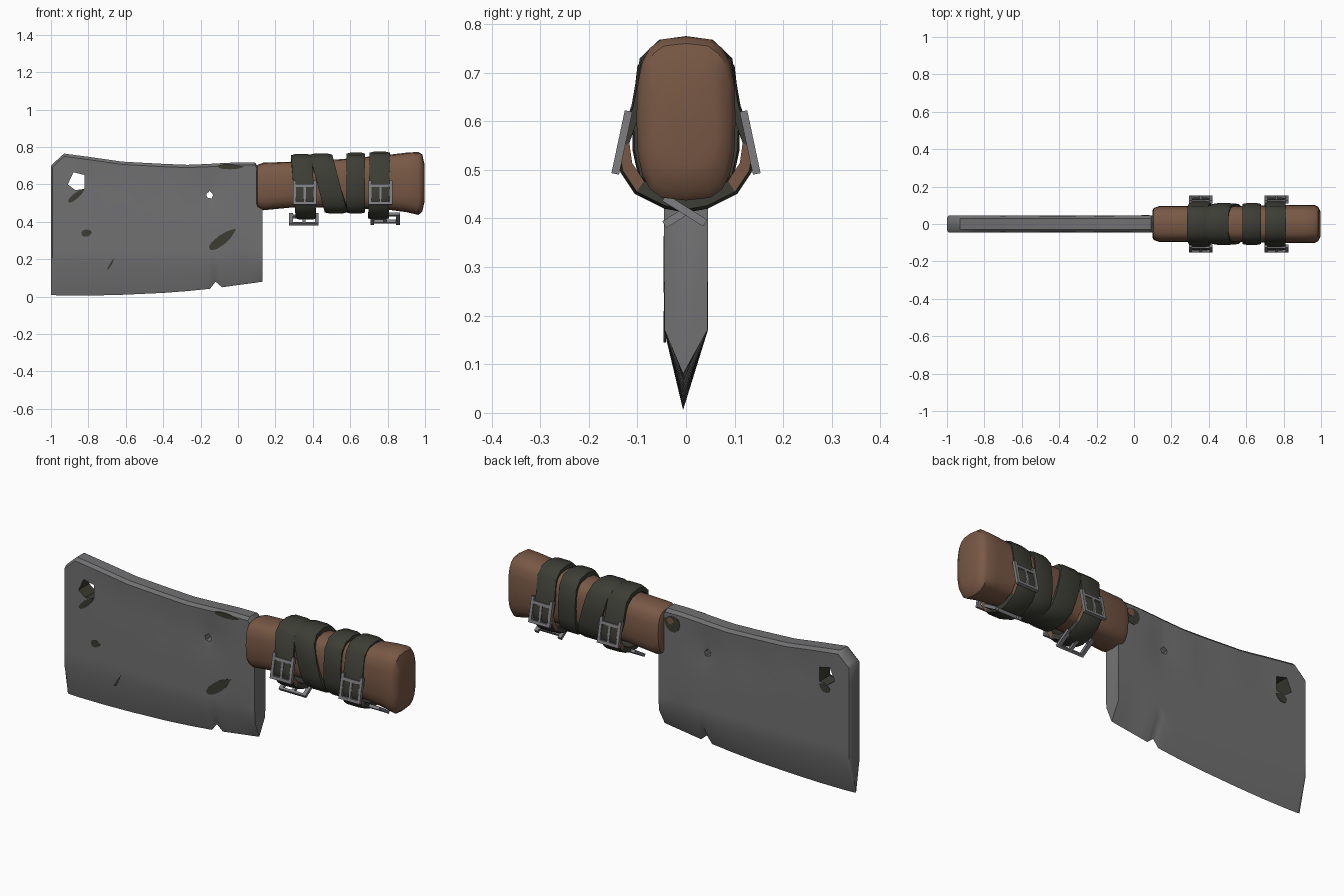
import bpy, bmesh, math
from mathutils import Matrix, Vector

if "Cube" in bpy.data.objects:
    bpy.data.objects.remove(bpy.data.objects["Cube"])


def material(name, rgb):
    m = bpy.data.materials.new(name)
    m.use_nodes = True
    m.diffuse_color = (*rgb, 1)
    m.node_tree.nodes["Principled BSDF"].inputs["Base Color"].default_value = (*rgb, 1)
    return m


STEEL = material("worn steel", (0.165, 0.165, 0.17))
RUST = material("dark rust", (0.045, 0.045, 0.033))
LEATHER = material("brown leather", (0.19, 0.098, 0.06))
CLOTH = material("dark strap", (0.045, 0.047, 0.035))
BUCKLE = material("buckle metal", (0.21, 0.21, 0.225))


def finish(name, bm, mats, angle=40):
    bmesh.ops.recalc_face_normals(bm, faces=bm.faces[:])
    mesh = bpy.data.meshes.new(name)
    bm.to_mesh(mesh)
    bm.free()
    for m in mats:
        mesh.materials.append(m)
    ob = bpy.data.objects.new(name, mesh)
    bpy.context.collection.objects.link(ob)
    smooth(ob, angle)
    return ob


def smooth(ob, angle):
    bpy.ops.object.select_all(action="DESELECT")
    ob.select_set(True)
    bpy.context.view_layer.objects.active = ob
    bpy.ops.object.shade_smooth_by_angle(angle=math.radians(angle))


def loft(rings, closed=False):
    """Bridge equal rings of points; cap the ends unless closed."""
    bm = bmesh.new()
    loops = [[bm.verts.new(p) for p in ring] for ring in rings]
    n = len(loops[0])
    pairs = list(zip(loops, loops[1:])) + ([(loops[-1], loops[0])] if closed else [])
    for a, b in pairs:
        for i in range(n):
            j = (i + 1) % n
            bm.faces.new((a[i], a[j], b[j], b[i]))
    if not closed:
        bm.faces.new(loops[0])
        bm.faces.new(loops[-1])
    return bm


# Hammered blade surface: shallow dents as (x, z, radius, depth)
DENTS = [(-0.15, 0.56, 0.09, 0.012), (-0.42, 0.58, 0.1, 0.008),
         (-0.72, 0.62, 0.07, 0.008), (0.02, 0.16, 0.08, 0.008)]


def surface(x, z, side):
    dent = sum(d * math.exp(-((x - a) ** 2 + (z - b) ** 2) / r ** 2) for a, b, r, d in DENTS)
    return side * (0.045 - dent)


# Blade: columns of (x, spine height, cutting edge height)
columns = [(-1, 0.70, 0.01), (-0.985, 0.715, 0.008), (-0.93, 0.765, 0.006), (-0.78, 0.745, 0.006),
           (-0.62, 0.722, 0.01), (-0.4, 0.71, 0.02), (-0.27, 0.705, 0.03), (-0.15, 0.71, 0.042),
           (-0.12, 0.712, 0.08), (-0.085, 0.714, 0.05), (0.0, 0.718, 0.062),
           (0.09, 0.718, 0.074), (0.13, 0.66, 0.08)]
dense = []
for a, b in zip(columns, columns[1:]):
    dense += [a, tuple((p + q) / 2 for p, q in zip(a, b))]
dense.append(columns[-1])
rings = []
for x, top, low in dense:
    thin = 0.75 if x == -1 else 1
    bevel = max(0.17, low + 0.09)
    heights = [top - 0.015 - (top - 0.015 - bevel) * i / 7 for i in range(8)]
    front = [(x, surface(x, z, -1) * thin, z) for z in heights]
    back = [(x, surface(x, z, 1) * thin, z) for z in reversed(heights)]
    rings.append([(x, -0.03 * thin, top)] + front + [(x, -0.006, low)] + back + [(x, 0.03 * thin, top)])
blade = finish("blade", loft(rings), [STEEL, RUST])


def cut_hole(outline, index):
    """Punch a hole whose walls take the given material slot."""
    bm = loft([[(x, y, z) for x, z in outline] for y in (-0.2, 0.2)])
    for f in bm.faces:
        f.material_index = index
    cutter = finish("hole_cutter", bm, [STEEL, RUST])
    cutter.hide_render = True
    mod = blade.modifiers.new("hole", "BOOLEAN")
    mod.object, mod.operation, mod.solver = cutter, "DIFFERENCE", "EXACT"
    bpy.context.view_layer.objects.active = blade
    bpy.ops.object.modifier_apply(modifier=mod.name)
    bpy.data.objects.remove(cutter)


cut_hole([(-0.91, 0.6), (-0.88, 0.665), (-0.82, 0.65), (-0.82, 0.575), (-0.87, 0.57)], 1)
cut_hole([(-0.17, 0.55), (-0.15, 0.565), (-0.133, 0.545), (-0.14, 0.525), (-0.165, 0.53)], 0)
smooth(blade, 40)


def patch(name, x, z, length, width, tilt, side, mat=RUST):
    """Thin ragged oval plate lying on one blade face."""
    t = math.radians(tilt)
    outline = []
    for i in range(12):
        a = math.tau * i / 12
        r = 1 + 0.12 * math.sin(5 * i)
        u, v = length * r * math.cos(a), width * r * math.sin(a)
        outline.append((x + u * math.cos(t) - v * math.sin(t), z + u * math.sin(t) + v * math.cos(t)))
    lift = 0.0015 if mat == RUST else 0.003
    layers = [[(px, surface(px, pz, side) + side * d, pz) for px, pz in outline] for d in (-0.004, lift)]
    finish(name, loft(layers), [mat])


patch("rust_streak", -0.085, 0.305, 0.095, 0.024, 38, -1)
patch("rust_spot", -0.81, 0.34, 0.03, 0.018, 10, -1)
patch("rust_under_hole", -0.865, 0.54, 0.06, 0.014, 40, -1)
patch("crack", -0.68, 0.175, 0.04, 0.005, 60, -1)
patch("rust_by_spine", -0.04, 0.694, 0.075, 0.012, 0, -1)
patch("rust_back_hole", -0.85, 0.548, 0.035, 0.02, 20, 1)
patch("rust_back_spine", 0.05, 0.65, 0.05, 0.04, 20, 1)
patch("rust_back_spot", 0.06, 0.665, 0.022, 0.018, 0, 1, LEATHER)


# Handle: stations of (x, half width, bottom, top) with a rounded box section
def power(v, e):
    return math.copysign(abs(v) ** e, v)


def section(x, half, low, high):
    mid, rise = (low + high) / 2, (high - low) / 2
    angles = [math.tau * i / 20 for i in range(20)]
    return [(x, half * power(math.cos(a), 0.6), mid + rise * power(math.sin(a), 0.7)) for a in angles]


stations = [(0.098, 0.07, 0.49, 0.69), (0.105, 0.085, 0.475, 0.705), (0.135, 0.096, 0.462, 0.716),
            (0.3, 0.095, 0.478, 0.722), (0.55, 0.097, 0.475, 0.735), (0.8, 0.1, 0.465, 0.758),
            (0.9, 0.102, 0.452, 0.77), (0.965, 0.102, 0.437, 0.774), (0.985, 0.092, 0.455, 0.76),
            (0.998, 0.065, 0.51, 0.705)]
finish("handle", loft([section(*s) for s in stations]), [LEATHER])

# Straps: half outlines of (y, z) from top to bottom, mirrored into rings
BUCKLED = [(0, 0.762), (0.055, 0.755), (0.095, 0.72), (0.112, 0.63), (0.142, 0.545),
           (0.135, 0.495), (0.105, 0.45), (0.045, 0.42), (0, 0.412)]
WRAP = [(0, 0.765), (0.065, 0.752), (0.1, 0.71), (0.111, 0.62), (0.11, 0.54),
        (0.098, 0.485), (0.06, 0.452), (0, 0.445)]


def strap(name, x0, x1, half, slant=0, raise_top=0):
    outline = half + [(-y, z) for y, z in reversed(half[1:-1])]

    def ring(x, scale):
        points = []
        for y, z in outline:
            dz = (z - 0.6) * scale
            points.append((x - slant * (z - 0.6), y * scale, 0.6 + dz + max(0, z - 0.6) * raise_top))
        return points

    w = x1 - x0
    bm = loft([ring(x0, 0.82), ring(x0, 0.965), ring(x0 + w * 0.2, 1), ring(x1 - w * 0.2, 1),
               ring(x1, 0.965), ring(x1, 0.82)], closed=True)
    bm.normal_update()
    for f in bm.faces:
        c = f.calc_center_median()
        # raw leather shows on the cut edges of the low bulges
        if abs(f.normal.x) > 0.8 and abs(c.y) > 0.1 and c.z < 0.58:
            f.material_index = 1
    finish(name, bm, [CLOTH, LEATHER])


strap("front_strap", 0.295, 0.405, BUCKLED, 0.07)
strap("slanted_wrap", 0.425, 0.545, WRAP, 0.25)
strap("middle_wrap", 0.58, 0.68, WRAP, 0, 0.03)
strap("rear_strap", 0.7, 0.81, BUCKLED, -0.02, 0.08)


def buckle(name, place):
    """Rectangular frame with a prong, built flat in local x and y."""
    bm = bmesh.new()
    w, h, t = 0.055, 0.062, 0.016
    bars = [(-w, 0, t, 2 * h), (w, 0, t, 2 * h), (0, h * 0.55, 2 * w + t, t),
            (0, -h, 2 * w + t, t), (0, -h * 0.2, t * 0.8, h * 1.5)]
    for x, y, sx, sy in bars:
        m = Matrix.Translation((x, y, 0)) @ Matrix.Diagonal((sx, sy, t, 1))
        bmesh.ops.create_cube(bm, size=1, matrix=place @ m)
    finish(name, bm, [BUCKLE], 20)


# Side and underside buckles on both buckled straps
for label, x, lean in (("front", 0.357, 1), ("rear", 0.762, -1)):
    for side, word in ((-1, "right"), (1, "left")):
        turn = Matrix.Rotation(math.radians(90 + side * 12), 4, "X")
        buckle(f"{label}_{word}_buckle", Matrix.Translation((x, side * 0.131, 0.56)) @ turn)
    under = Matrix.Rotation(math.radians(32 * lean), 4, "X") @ Matrix.Diagonal((1.25, 0.75, 1, 1))
    buckle(f"{label}_under_buckle", Matrix.Translation((x + 0.01 - 0.015 * lean, 0, 0.415)) @ under)
